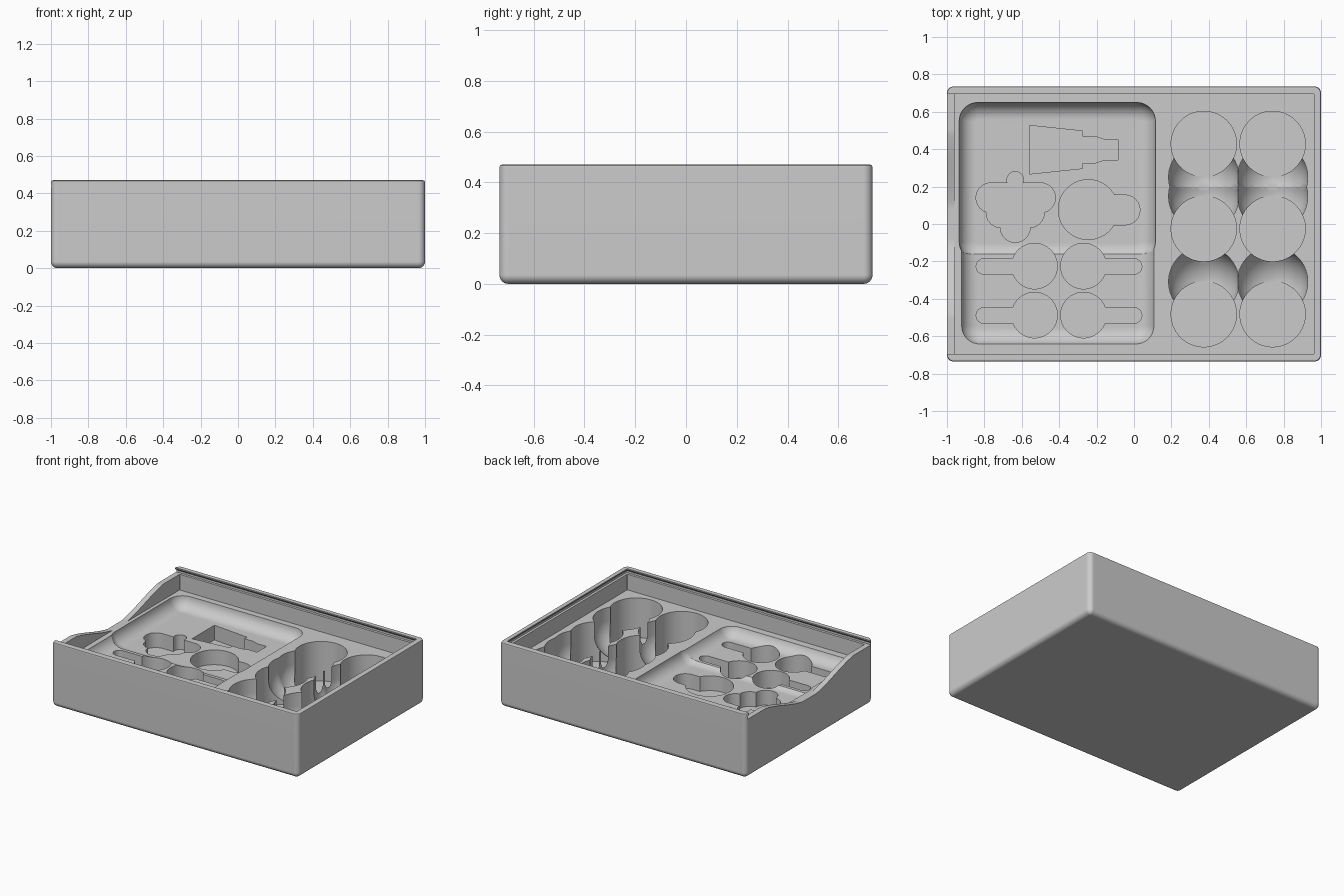
import bpy, bmesh, math

cube = bpy.data.objects.get("Cube")
if cube:
    bpy.data.objects.remove(cube, do_unlink=True)

# Heights of the tray deck, the pocket floors and the open air above
DECK, BACK, FRONT, TOOL, CUP, OVER = 0.315, 0.228, 0.248, 0.12, 0.025, 0.6

grey = bpy.data.materials.new("plain grey")
grey.use_nodes = True
colour = (0.6, 0.6, 0.6, 1)
grey.diffuse_color = colour
grey.node_tree.nodes["Principled BSDF"].inputs["Base Color"].default_value = colour


def loft(name, rings):
    """Closed solid through rings of equal length."""
    bm = bmesh.new()
    loops = [[bm.verts.new(p) for p in ring] for ring in rings]
    n = len(loops[0])
    for a, b in zip(loops, loops[1:]):
        for i in range(n):
            j = (i + 1) % n
            bm.faces.new((a[i], a[j], b[j], b[i]))
    bm.faces.new(loops[0][::-1])
    bm.faces.new(loops[-1])
    bmesh.ops.recalc_face_normals(bm, faces=bm.faces)
    mesh = bpy.data.meshes.new(name)
    bm.to_mesh(mesh)
    bm.free()
    mesh.materials.append(grey)
    ob = bpy.data.objects.new(name, mesh)
    bpy.context.collection.objects.link(ob)
    return ob


def rounded(x0, x1, y0, y1, rad, z, inset=0, seg=8):
    """Rounded rectangle ring, drawn in by an inset."""
    r = max(rad - inset, 0.003)
    x0, x1, y0, y1 = x0 + inset + r, x1 - inset - r, y0 + inset + r, y1 - inset - r
    ring = []
    for k, (cx, cy) in enumerate([(x1, y1), (x0, y1), (x0, y0), (x1, y0)]):
        for s in range(seg + 1):
            a = math.pi / 2 * (k + s / seg)
            ring.append((cx + r * math.cos(a), cy + r * math.sin(a), z))
    return ring


def fillet(r, z, steps=8):
    """Inset and height pairs of a quarter round, from the bottom up."""
    angles = [math.pi / 2 * i / steps for i in range(steps + 1)]
    return [(r * (1 - math.sin(a)), z + r * (1 - math.cos(a))) for a in angles]


def rounded_solid(name, rect, rad, levels):
    return loft(name, [rounded(*rect, rad, z, i) for i, z in levels])


def prism(name, outline, z0):
    return loft(name, [[(x, y, z) for x, y in outline] for z in (z0, OVER)])


def disc(cx, cy, r, n=48):
    angles = [math.tau * (i + 0.5) / n for i in range(n)]
    return [(cx + r * math.cos(a), cy + r * math.sin(a)) for a in angles]


def slot(x0, x1, y, r, n=12):
    """Stadium outline along x."""
    angles = [math.pi * i / n for i in range(n + 1)]
    right = [(x1 + r * math.sin(a), y - r * math.cos(a)) for a in angles]
    left = [(x0 - r * math.sin(a), y + r * math.cos(a)) for a in angles]
    return right + left


# Outer case with soft base and corners and a fine rim
levels = fillet(0.035, 0, 6) + [(0, 0.46), (0.003, 0.467), (0.01, 0.47)]
case = rounded_solid("organiser_case", (-1, 1, -0.735, 0.735), 0.035, levels)
cutters = []

# Inner well above the deck
cutters.append(rounded_solid("well_cutter", (-0.96, 0.963, -0.695, 0.695), 0.004,
                             [(0, DECK), (0, OVER)]))


# Dovetail slot for a sliding lid, open at one end
def lid_ring(z, grow):
    w, e = 0.695 + grow, 0.963 + grow
    return [(-1.2, -w, z), (e, -w, z), (e, w, z), (-1.2, w, z)]


cutters.append(loft("lid_slot_cutter", [lid_ring(0.43, 0.018), lid_ring(0.445, 0.018),
                                        lid_ring(0.462, 0), lid_ring(OVER, 0)]))

# Thumb dip in the open end wall: straight ramps with eased ends
dip = [(0.51, 0)]
for i in range(13):
    t = i / 12
    ease = 0.6 * t + 0.4 * t * t * (3 - 2 * t)
    dip.append((0.51 - 0.43 * t, 0.43 - (0.43 - DECK) * ease))
dip[0] = (0.51, OVER)
dip += [(-y, z) for y, z in reversed(dip)]
cutters.append(loft("dip_cutter", [[(x, y, z) for y, z in dip] for x in (-1.2, -0.955)]))

# Two shallow trays with rounded bottoms
for name, rect, floor in [("back_tray", (-0.935, 0.115, -0.195, 0.65), BACK),
                          ("front_tray", (-0.925, 0.11, -0.645, 0.5), FRONT)]:
    cutters.append(rounded_solid(name + "_cutter", rect, 0.1, fillet(0.09, floor) + [(0, OVER)]))

# Tool pockets: each is a union of plain outlines
half = [(-0.56, 0.13), (-0.275, 0.1), (-0.275, 0.07), (-0.205, 0.07), (-0.16, 0.055), (-0.085, 0.055)]
outlines = [[(x, 0.397 - h) for x, h in half] + [(x, 0.397 + h) for x, h in reversed(half)],
            slot(-0.765, -0.5, 0.14, 0.08), slot(-0.71, -0.56, 0.06, 0.08),
            disc(-0.635, 0.235, 0.045), disc(-0.635, -0.018, 0.08),
            disc(-0.245, 0.077, 0.16), slot(-0.245, -0.048, 0.075, 0.08)]
for y in (-0.225, -0.487):
    outlines += [disc(-0.532, y, 0.122), slot(-0.802, -0.532, y - 0.002, 0.042),
                 disc(-0.27, y, 0.122), slot(-0.27, 0.0, y - 0.002, 0.042)]
for outline in outlines:
    cutters.append(prism("tool_pocket_cutter", outline, TOOL))

# Cup wells, with round-bottomed scoops between them
for x in (0.373, 0.741):
    for y in (0.428, -0.025, -0.482):
        cutters.append(prism("cup_well_cutter", disc(x, y, 0.175), CUP))
    for y in (0.25, 0.148, -0.309):
        r = 0.188
        levels = [(max(r - i, 0.002), z) for i, z in fillet(r, CUP + 0.001, 10)] + [(r, OVER)]
        cutters.append(loft("scoop_cutter", [[(*p, z) for p in disc(x, y, q)] for q, z in levels]))

# Carve the case
bpy.context.view_layer.objects.active = case
for cutter in cutters:
    cutter.hide_render = True
    mod = case.modifiers.new("carve", 'BOOLEAN')
    mod.operation, mod.solver, mod.object = 'DIFFERENCE', 'EXACT', cutter
    bpy.ops.object.modifier_apply(modifier=mod.name)
    bpy.data.objects.remove(cutter, do_unlink=True)

# Smooth rounds, flat walls
bpy.ops.object.select_all(action='DESELECT')
case.select_set(True)
bpy.ops.object.shade_smooth_by_angle(angle=math.radians(30))
flat = case.modifiers.new("flat_walls", 'WEIGHTED_NORMAL')
flat.keep_sharp = True
